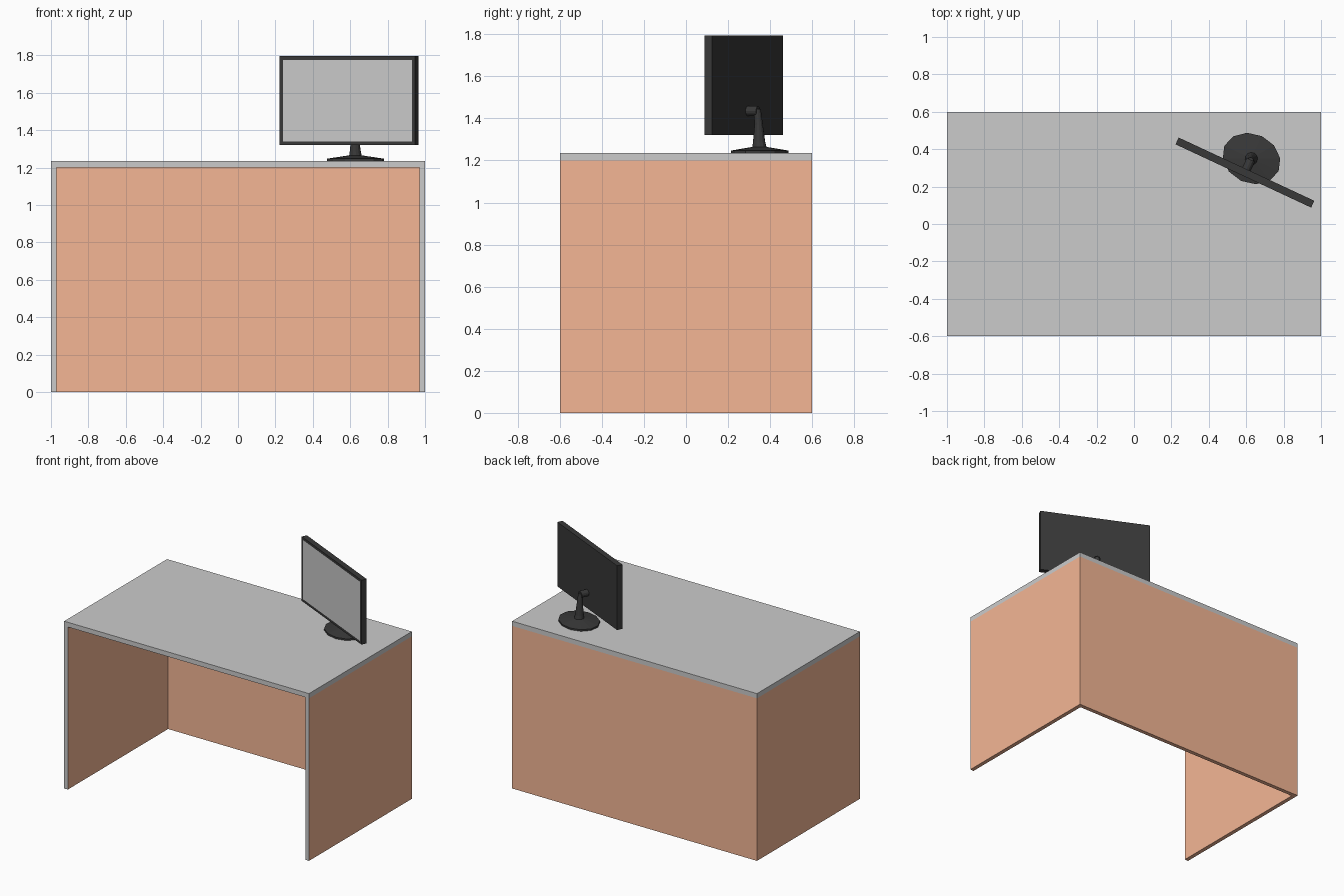
import bpy, bmesh
from math import radians, cos, sin, pi
from mathutils import Matrix, Vector

if "Cube" in bpy.data.objects:
    bpy.data.objects.remove(bpy.data.objects["Cube"])


def material(name, rgb):
    m = bpy.data.materials.new(name)
    m.diffuse_color = (*rgb, 1)
    m.use_nodes = True
    m.node_tree.nodes["Principled BSDF"].inputs["Base Color"].default_value = m.diffuse_color
    return m


ORANGE = material("orange_board", (0.91, 0.47, 0.30))
GREY = material("grey_edge", (0.8, 0.8, 0.8))
BLACK = material("black_plastic", (0.04, 0.04, 0.04))

# Monitor frame: turned 25 degrees on the desk, local -y is the screen side
MONITOR = Matrix.Translation((0.593, 0.275, 0)) @ Matrix.Rotation(radians(-25), 4, 'Z')


def finish(name, bm, mats=(), matrix=Matrix()):
    bmesh.ops.recalc_face_normals(bm, faces=bm.faces)
    me = bpy.data.meshes.new(name)
    bm.to_mesh(me)
    bm.free()
    for m in mats:
        me.materials.append(m)
    ob = bpy.data.objects.new(name, me)
    ob.matrix_world = matrix
    bpy.context.collection.objects.link(ob)
    return ob


def box(lo, hi):
    lo, hi = Vector(lo), Vector(hi)
    bm = bmesh.new()
    size = Matrix.Diagonal((*(hi - lo), 1))
    bmesh.ops.create_cube(bm, size=1, matrix=Matrix.Translation((lo + hi) / 2) @ size)
    return bm


def loft(rings, sides=12):
    """Closed skin through elliptical rings: (centre, x axis, y axis)."""
    bm = bmesh.new()
    loops = []
    for c, u, v in rings:
        c, u, v = Vector(c), Vector(u), Vector(v)
        loops.append([bm.verts.new(c + u * cos(2 * pi * i / sides) + v * sin(2 * pi * i / sides))
                      for i in range(sides)])
    for a, b in zip(loops, loops[1:]):
        for i in range(sides):
            j = (i + 1) % sides
            bm.faces.new((a[i], a[j], b[j], b[i]))
    bm.faces.new(loops[0])
    bm.faces.new(loops[-1])
    return bm


# Desk top
finish("desk_top", box((-1, -0.6, 1.2), (1, 0.6, 1.235)))

# Side and back panels: one U-shaped outline raised to the top, grey front edges
U = [(-1, -0.6), (-0.97, -0.6), (-0.97, 0.57), (0.97, 0.57),
     (0.97, -0.6), (1, -0.6), (1, 0.6), (-1, 0.6)]
bm = bmesh.new()
base = bm.faces.new([bm.verts.new((x, y, 0)) for x, y in U])
up = bmesh.ops.extrude_face_region(bm, geom=[base], use_keep_orig=True)
bmesh.ops.translate(bm, vec=(0, 0, 1.2),
                    verts=[g for g in up["geom"] if isinstance(g, bmesh.types.BMVert)])
for f in bm.faces:
    if all(v.co.y < -0.59 for v in f.verts):
        f.material_index = 1
finish("desk_panels", bm, (ORANGE, GREY))

# Monitor body with the screen inset in its front face
bm = box((-0.4, -0.02, 1.32), (0.4, 0.02, 1.795))
front = min(bm.faces, key=lambda f: f.calc_center_median().y)
bmesh.ops.inset_region(bm, faces=[front], thickness=0.027)
front.material_index = 1
finish("monitor", bm, (BLACK, GREY), MONITOR)

# Stand foot: low cone on an oval plate
finish("stand_foot", loft([
    ((0, 0.083, z), (0.16 * k, 0, 0), (0, 0.132 * k, 0))
    for z, k in ((1.235, 1), (1.247, 1), (1.265, 0.22))]), (BLACK,), MONITOR)

# Stand neck, tapering upward
finish("stand_neck", loft([
    ((0, y, z), (r, 0, 0), (0, r, 0))
    for y, z, r in ((0.083, 1.25, 0.036), (0.08, 1.29, 0.029),
                    (0.078, 1.37, 0.02), (0.07, 1.445, 0.017))]), (BLACK,), MONITOR)

# Joint from the neck to the back of the monitor
finish("stand_joint", loft([
    ((0, y, 1.435), (0.024, 0, 0), (0, 0, 0.024))
    for y in (0.015, 0.075)]), (BLACK,), MONITOR)
